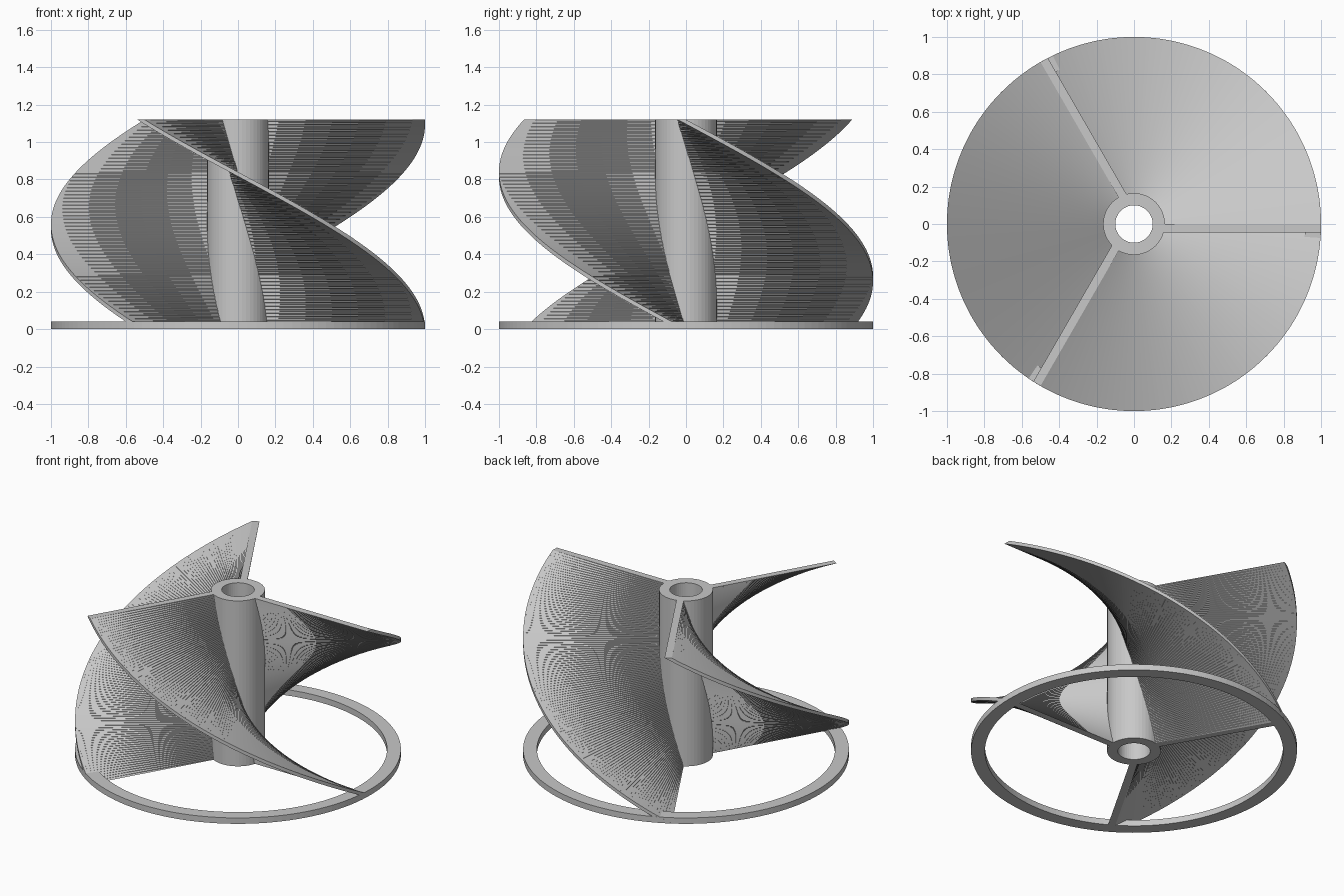
import bpy, bmesh, math
from mathutils import Vector, Matrix

if "Cube" in bpy.data.objects:
    bpy.data.objects.remove(bpy.data.objects["Cube"])

HEIGHT = 1.12
TWIST = math.radians(120)
SLICES = 120
THICK = 0.045

grey = bpy.data.materials.new("light grey")
grey.diffuse_color = (0.58, 0.58, 0.58, 1)
grey.use_nodes = True
grey.node_tree.nodes["Principled BSDF"].inputs["Base Color"].default_value = grey.diffuse_color


def finish(name, bm):
    bmesh.ops.recalc_face_normals(bm, faces=bm.faces)
    mesh = bpy.data.meshes.new(name)
    bm.to_mesh(mesh)
    bm.free()
    mesh.materials.append(grey)
    obj = bpy.data.objects.new(name, mesh)
    bpy.context.collection.objects.link(obj)
    return obj


def tube(name, r_out, r_in, height, sides):
    """Upright ring with a square cross-section, standing on z = 0."""
    bm = bmesh.new()
    section = [(r_in, 0), (r_out, 0), (r_out, height), (r_in, height)]
    rings = []
    for i in range(sides):
        a = math.tau * i / sides
        rings.append([bm.verts.new((r * math.cos(a), r * math.sin(a), z)) for r, z in section])
    for i in range(sides):
        p, q = rings[i], rings[(i + 1) % sides]
        for j in range(4):
            k = (j + 1) % 4
            bm.faces.new((p[j], q[j], q[k], p[k]))
    return finish(name, bm)


def slice_point(k, x, y, start):
    """Point of the blade section at slice k, turned along the helix."""
    t = k / SLICES
    return Matrix.Rotation(start + TWIST * (1 - t), 3, 'Z') @ Vector((x, y, HEIGHT * t))


def blade(name, start):
    """Twisted plate with flat facets fanning out from the axis."""
    bm = bmesh.new()
    sides = []
    for y in (0, -THICK):
        tip = math.sqrt(1 - y * y)
        axis = [slice_point(k, 0, y, start) for k in range(SLICES + 1)]
        edge = [slice_point(k, tip, y, start) for k in range(SLICES + 1)]
        root = [bm.verts.new(a.lerp(e, 0.13)) for a, e in zip(axis, edge)]
        mid = [bm.verts.new(axis[k].lerp(edge[k + 1], 0.13)) for k in range(SLICES)]
        outer = [bm.verts.new(e) for e in edge]
        # broad facet and narrow facet for each slice
        for k in range(SLICES):
            bm.faces.new((root[k], outer[k], outer[k + 1], mid[k]))
            bm.faces.new((mid[k], outer[k + 1], root[k + 1]))
        sides.append((root, mid, outer))
    (ra, ma, oa), (rb, mb, ob) = sides
    # outer rim and the hidden root inside the hub
    for k in range(SLICES):
        bm.faces.new((oa[k], ob[k], ob[k + 1], oa[k + 1]))
        bm.faces.new((ra[k], ma[k], ra[k + 1], rb[k + 1], mb[k], rb[k]))
    # end faces
    for k in (0, SLICES):
        bm.faces.new((ra[k], oa[k], ob[k], rb[k]))
    return finish(name, bm)


# hub with its bore, and the base ring
tube("hub", 0.165, 0.1, HEIGHT, 48)
tube("base_ring", 1.0, 0.915, 0.04, 128)

# three helical blades
for i in range(3):
    blade(f"blade_{i + 1}", math.tau * i / 3)
